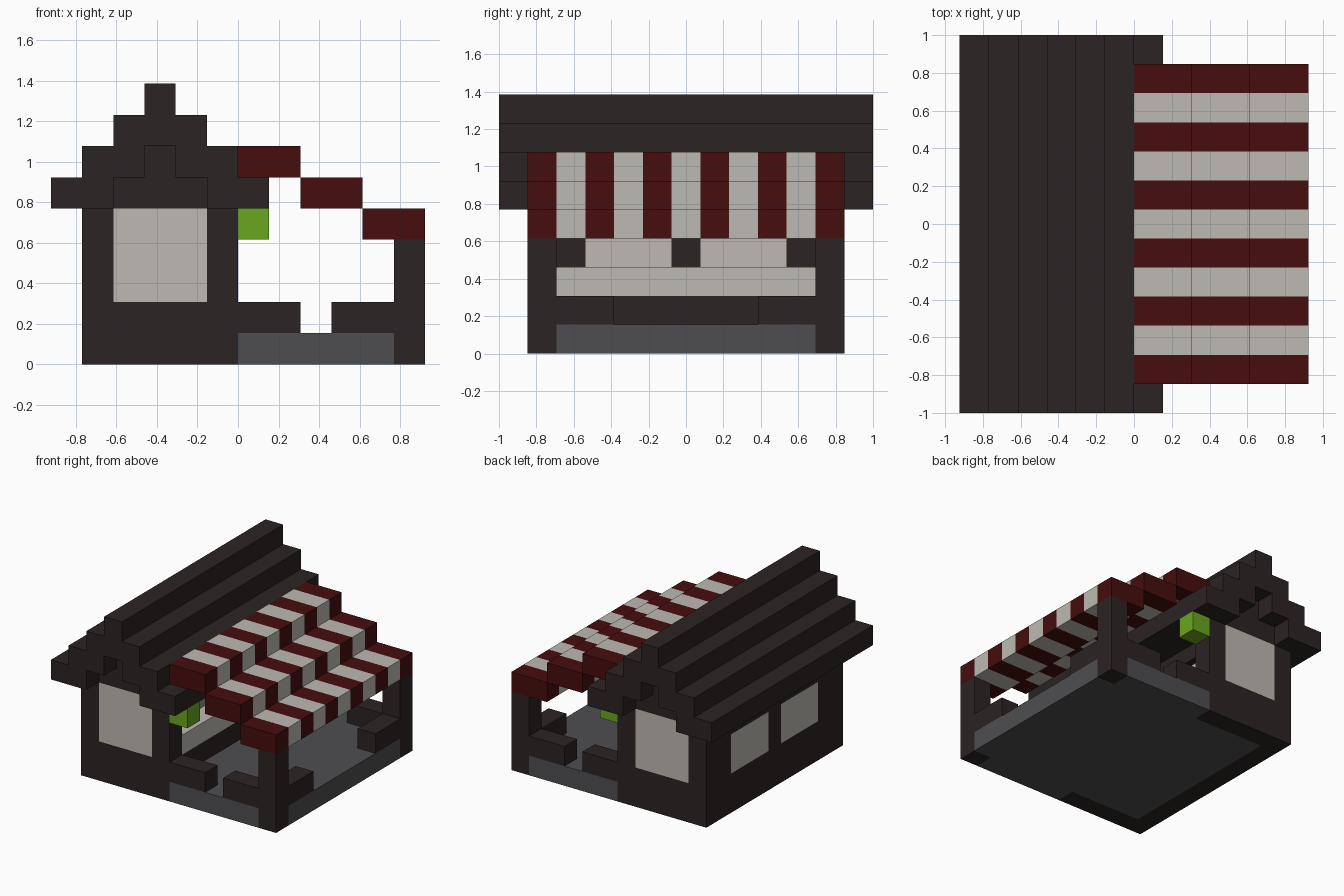
import bpy
import bmesh

cube = bpy.data.objects.get("Cube")
if cube:
    bpy.data.objects.remove(cube, do_unlink=True)

U = 2 / 13          # edge of one building block
END, IN = 5.5, 4.5  # outer and inner faces of the end walls, in blocks


def material(name, r, g, b):
    m = bpy.data.materials.new(name)
    m.use_nodes = True
    m.diffuse_color = (r, g, b, 1)
    m.node_tree.nodes["Principled BSDF"].inputs["Base Color"].default_value = (r, g, b, 1)
    return m


wood = material("dark wood", 0.025, 0.017, 0.017)
red = material("deep red", 0.061, 0.004, 0.004)
cream = material("cream", 0.515, 0.491, 0.451)
green = material("lantern green", 0.144, 0.381, 0.015)
stone = material("grey stone", 0.076, 0.074, 0.082)


def finish(name, mat, bm):
    bmesh.ops.recalc_face_normals(bm, faces=bm.faces)
    bmesh.ops.scale(bm, vec=(U, U, U), verts=bm.verts)
    mesh = bpy.data.meshes.new(name)
    bm.to_mesh(mesh)
    bm.free()
    mesh.materials.append(mat)
    bpy.context.collection.objects.link(bpy.data.objects.new(name, mesh))


def part(name, mat, *boxes, mirror=False):
    """Boxes given as x, y and z ranges in blocks, optionally mirrored front to back."""
    bm = bmesh.new()
    for xr, yr, zr in boxes:
        for s in ((1, -1) if mirror else (1,)):
            verts = bmesh.ops.create_cube(bm, size=1)["verts"]
            for v in verts:
                v.co = (xr[v.co.x > 0], s * yr[v.co.y > 0], zr[v.co.z > 0])
    finish(name, mat, bm)


edge, full = (IN, END), (-IN, IN)

# Floor, reaching the outer faces of the terrace
part("floor", stone, ((-4, 6), full, (0, 1)))
part("terrace_edges", stone, ((0, 5), edge, (0, 1)), mirror=True)

# Gable end walls with large windows
part("end_walls", wood,
     ((-5, -4), edge, (0, 5)), ((-1, 0), edge, (0, 5)), ((-4, -1), edge, (0, 2)),
     ((-4, -1), edge, (5, 6)), ((-3, -2), edge, (6, 7)), mirror=True)
part("end_windows", cream, ((-4, -1), edge, (2, 5)), mirror=True)

# Long side wall with two windows
side = (-5, -4)
part("side_wall", wood, (side, full, (0, 2)), (side, full, (4, 5)),
     (side, (-0.5, 0.5), (2, 4)))
part("side_wall_piers", wood, (side, (3.5, IN), (2, 4)), mirror=True)
part("side_windows", cream, (side, (0.5, 3.5), (2, 4)), mirror=True)

# Serving counter on the terrace side
part("counter_base", wood, ((-1, 0), full, (1, 2)))
part("counter", cream, ((-1, 0), full, (2, 3)))

# Stepped gable roof: half profile mirrored across the ridge
half = [(-4, 5), (-6, 5)]
for i in range(4):
    half += [(i - 6, i + 6), (i - 5, i + 6)] if i < 3 else [(i - 6, i + 6)]
under = [(-3, 7), (-3, 6), (-4, 6)]
left = under + half
outline = left + [(-5 - x, z) for x, z in reversed(left)]
bm = bmesh.new()
face = bm.faces.new([bm.verts.new((x, -6.5, z)) for x, z in outline])
ext = bmesh.ops.extrude_face_region(bm, geom=[face])["geom"]
bmesh.ops.translate(bm, vec=(0, 13, 0),
                    verts=[g for g in ext if isinstance(g, bmesh.types.BMVert)])
finish("roof", wood, bm)

# Terrace posts, low railings and lanterns
part("posts", wood, ((5, 6), edge, (0, 4)), mirror=True)
part("railings", wood, ((0, 2), edge, (1, 2)), ((3, 5), edge, (1, 2)),
     ((5, 6), (2.5, IN), (1, 2)), mirror=True)
part("lanterns", green, ((0, 1), edge, (4, 5)), mirror=True)

# Striped awning descending in three steps
for name, mat, first in (("awning_red_stripes", red, 0), ("awning_cream_stripes", cream, 1)):
    part(name, mat, *[((2 * s, 2 * s + 2), (j - END, j - IN), (6 - s, 7 - s))
                      for s in range(3) for j in range(first, 11, 2)])
